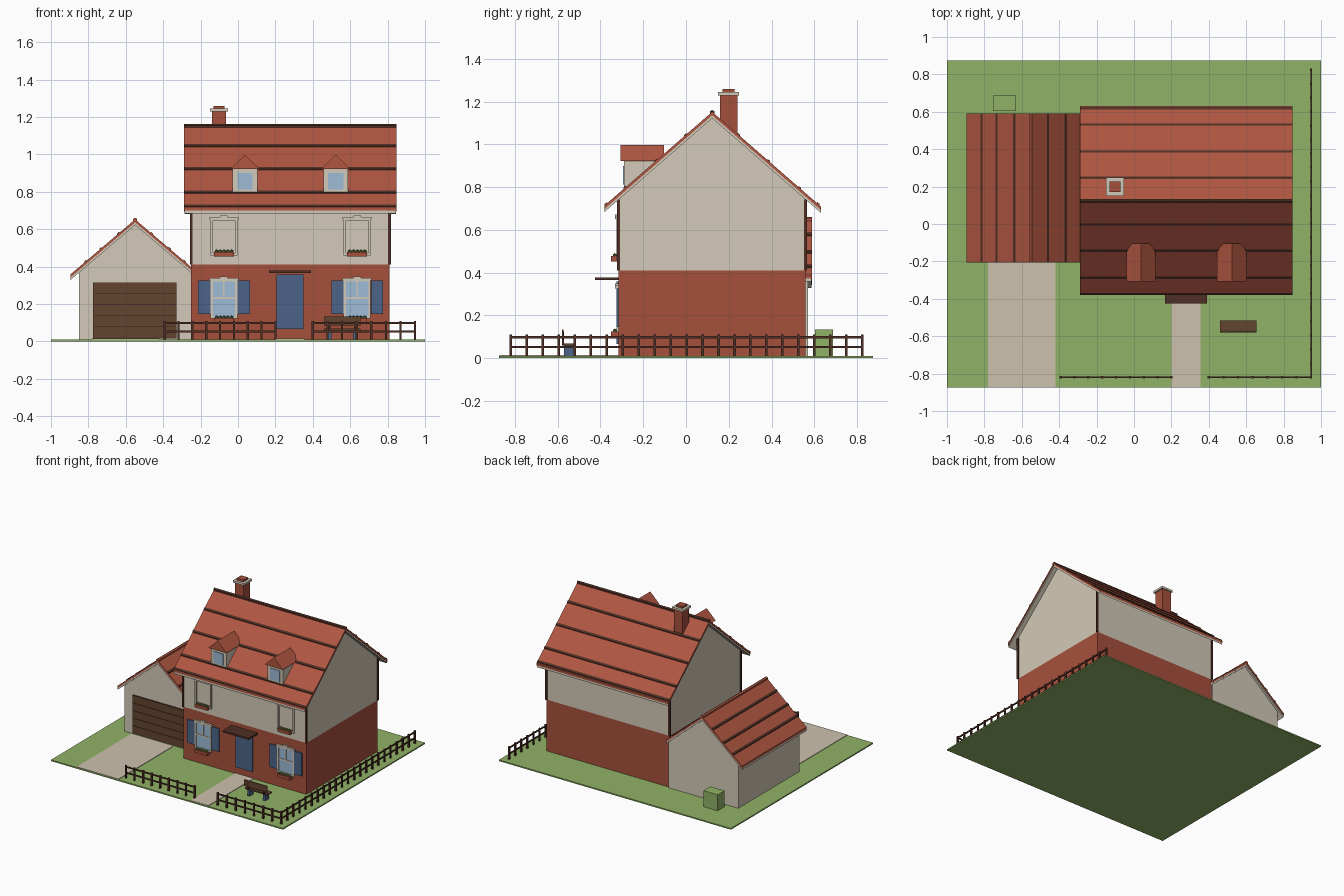
import bpy, bmesh, math

if "Cube" in bpy.data.objects:
    bpy.data.objects.remove(bpy.data.objects["Cube"])


def material(name, r, g, b):
    m = bpy.data.materials.new(name)
    lin = [((c / 255 + 0.055) / 1.055) ** 2.4 for c in (r, g, b)]
    m.diffuse_color = (*lin, 1)
    m.use_nodes = True
    m.node_tree.nodes["Principled BSDF"].inputs["Base Color"].default_value = m.diffuse_color
    return m


GRASS = material("grass_green", 144, 178, 102)
PATH = material("paving_beige", 206, 193, 174)
BRICK = material("brick_red", 166, 80, 60)
TILE = material("roof_tile_red", 176, 86, 65)
CREAM = material("cream_render", 211, 202, 184)
GLASS = material("glass_blue", 158, 188, 215)
BLUE = material("shutter_blue", 76, 100, 136)
WOOD = material("door_brown", 100, 69, 47)
DARK = material("dark_brown", 80, 47, 36)
LEAF = material("leaf_green", 88, 122, 62)


def finish(name, bm, mat):
    bmesh.ops.recalc_face_normals(bm, faces=bm.faces)
    me = bpy.data.meshes.new(name)
    bm.to_mesh(me)
    bm.free()
    me.materials.append(mat)
    ob = bpy.data.objects.new(name, me)
    bpy.context.collection.objects.link(ob)
    return ob


def add_box(bm, x0, x1, y0, y1, z0, z1):
    vs = bmesh.ops.create_cube(bm, size=1)["verts"]
    for v in vs:
        v.co = ((x0 + x1) / 2 + v.co.x * (x1 - x0),
                (y0 + y1) / 2 + v.co.y * (y1 - y0),
                (z0 + z1) / 2 + v.co.z * (z1 - z0))


def boxes(name, mat, *dims):
    bm = bmesh.new()
    for d in dims:
        add_box(bm, *d)
    return finish(name, bm, mat)


def prism(name, mat, profiles, a0, a1, axis):
    """Extrude (horizontal, z) outlines along x or y."""
    bm = bmesh.new()
    for pts in profiles:
        ends = []
        for a in (a0, a1):
            ends.append([bm.verts.new((a, h, z) if axis == "x" else (h, a, z)) for h, z in pts])
            bm.faces.new(ends[-1])
        n = len(pts)
        for i in range(n):
            j = (i + 1) % n
            bm.faces.new((ends[0][i], ends[0][j], ends[1][j], ends[1][i]))
    return finish(name, bm, mat)


def gable_roof(name, c, ridge, slope, left, right, a0, a1, axis, rows):
    """Tile layer over a cream soffit layer, with raised dark course lines and a ridge cap."""
    def z(o, h):
        return ridge - slope * abs(o) + h

    def layer(top, bottom):
        os = (-left, 0, right)
        return [[(c + o, z(o, top)) for o in os] + [(c + o, z(o, bottom)) for o in reversed(os)]]

    prism(name + "_tiles", TILE, layer(0, -0.016), a0, a1, axis)
    prism(name + "_soffit", CREAM, layer(-0.016, -0.03), a0 + 0.004, a1 - 0.004, axis)
    strips = []
    for s in (-1, 1):
        for r in rows:
            if r < (left if s < 0 else right):
                p, q = s * (r - 0.006), s * (r + 0.006)
                strips.append([(c + p, z(p, -0.004)), (c + q, z(q, -0.004)),
                               (c + q, z(q, 0.006)), (c + p, z(p, 0.006))])
    prism(name + "_course_lines", DARK, strips, a0, a1, axis)
    cap = [(c - 0.011, z(0.011, -0.003)), (c - 0.011, z(0.011, 0.012)), (c, ridge + 0.009),
           (c + 0.011, z(0.011, 0.012)), (c + 0.011, z(0.011, -0.003))]
    prism(name + "_ridge_cap", DARK if axis == "x" else TILE, [cap], a0, a1, axis)


# Plot and paving
boxes("lawn", GRASS, (-1, 1, -0.875, 0.875, 0, 0.01))
boxes("driveway", PATH, (-0.78, -0.42, -0.873, -0.2, 0.005, 0.014))
boxes("garden_path", PATH, (0.2, 0.355, -0.873, -0.315, 0.005, 0.014))

# Main house: brick ground floor, rendered upper floor with gables
X0, X1, Y0, Y1, YC = -0.25, 0.81, -0.315, 0.56, 0.1225
RIDGE, SLOPE = 1.152, 0.87
boxes("brick_ground_floor", BRICK, (X0, X1, Y0, Y1, 0.01, 0.41))
eave = RIDGE - 0.03 - SLOPE * (Y1 - YC)
prism("rendered_upper_floor", CREAM,
      [[(Y0, 0.41), (Y1, 0.41), (Y1, eave), (YC, RIDGE - 0.03), (Y0, eave)]], X0, X1, "x")
gable_roof("house_roof", YC, RIDGE, SLOPE, 0.503, 0.508, -0.29, 0.848, "x",
           (0.125, 0.265, 0.41, 0.497))
boxes("corner_posts", DARK,
      *[(x - 0.007, x + 0.007, y - 0.007, y + 0.007, 0.41, eave) for x in (X0, X1) for y in (Y0, Y1)])

# Chimney
boxes("chimney_stack", BRICK, (-0.14, -0.065, 0.16, 0.24, 0.95, 1.23))
boxes("chimney_cap", CREAM, (-0.15, -0.053, 0.15, 0.248, 1.228, 1.244))
boxes("chimney_pot", BRICK, (-0.13, -0.073, 0.17, 0.228, 1.24, 1.258))

# Garage
GC = -0.55
gw = 0.652 - 0.03 - 0.85 * 0.3
prism("garage_walls", CREAM,
      [[(-0.85, 0.01), (-0.25, 0.01), (-0.25, gw), (GC, 0.622), (-0.85, gw)]], -0.185, 0.57, "y")
gable_roof("garage_roof", GC, 0.652, 0.85, 0.345, 0.31, -0.207, 0.59, "y", (0.09, 0.185, 0.265))
door_rows = [0.02 + i * 0.059 for i in range(5)]
boxes("garage_door_panels", WOOD,
      *[(-0.775, -0.33, -0.195, -0.18, z + 0.002, z + 0.057) for z in door_rows])
boxes("garage_door_backing", DARK, (-0.775, -0.33, -0.191, -0.18, 0.016, 0.315))

# Dormers
for i, x in enumerate((0.037, 0.523)):
    n = f"dormer_{i + 1}"
    boxes(n + "_body", CREAM, (x - 0.066, x + 0.066, -0.29, -0.11, 0.77, 0.926))
    prism(n + "_roof", TILE, [[(x - 0.078, 0.922), (x + 0.078, 0.922), (x, 0.998)]],
          -0.307, -0.103, "y")
    boxes(n + "_glass", GLASS, (x - 0.041, x + 0.041, -0.295, -0.285, 0.812, 0.9))

# Front door and canopy
boxes("front_door", BLUE, (0.205, 0.35, -0.324, -0.31, 0.065, 0.358))
boxes("door_canopy", DARK, (0.165, 0.39, -0.425, -0.31, 0.365, 0.378))


def window_frame(name, x, z0, z1):
    w, f, yb = 0.072, -0.326, -0.31
    boxes(name + "_frame", CREAM,
          (x - w, x - w + 0.012, f, yb, z0, z1), (x + w - 0.012, x + w, f, yb, z0, z1),
          (x - w, x + w, f, yb, z1 - 0.012, z1), (x - w, x + w, f, yb, z0, z0 + 0.012),
          (x - 0.078, x + 0.078, -0.331, yb, z1 - 0.006, z1 + 0.008),
          (x - 0.02, x + 0.02, -0.331, yb, z1 + 0.006, z1 + 0.016))


def flower_box(name, x, z):
    boxes(name + "_trough", BRICK, (x - 0.053, x + 0.053, -0.35, -0.31, z, z + 0.024))
    bm = bmesh.new()
    for k in range(5):
        cx = x - 0.04 + 0.02 * k
        vs = bmesh.ops.create_icosphere(bm, subdivisions=1, radius=0.011)["verts"]
        for v in vs:
            v.co.x += cx
            v.co.y -= 0.333
            v.co.z += z + 0.027
    finish(name + "_plants", bm, LEAF)


# Windows, shutters and flower boxes
for i, x in enumerate((-0.075, 0.637)):
    low, up = f"lower_window_{i + 1}", f"upper_window_{i + 1}"
    window_frame(low, x, 0.122, 0.332)
    boxes(low + "_glass", GLASS, (x - 0.065, x + 0.065, -0.32, -0.31, 0.13, 0.325))
    boxes(low + "_bars", CREAM, (x - 0.004, x + 0.004, -0.324, -0.31, 0.23, 0.33),
          (x - 0.065, x + 0.065, -0.324, -0.31, 0.226, 0.236))
    for s, side in ((-1, "left"), (1, "right")):
        a, b = sorted((x + s * 0.073, x + s * 0.138))
        boxes(f"{side}_shutter_{i + 1}", BLUE, (a, b, -0.325, -0.31, 0.145, 0.325))
    flower_box(f"lower_flower_box_{i + 1}", x, 0.1)
    window_frame(up, x, 0.46, 0.657)
    flower_box(f"upper_flower_box_{i + 1}", x, 0.453)


# Fence: posts with two rails
def fence(name, start, end, count, fixed, along):
    bm = bmesh.new()

    def piece(a0, a1, half, z0, z1):
        if along == "x":
            add_box(bm, a0, a1, fixed - half, fixed + half, z0, z1)
        else:
            add_box(bm, fixed - half, fixed + half, a0, a1, z0, z1)

    for k in range(count + 1):
        a = start + (end - start) * k / count
        piece(a - 0.006, a + 0.006, 0.006, 0.008, 0.11)
    for z in (0.052, 0.098):
        piece(start, end, 0.004, z - 0.005, z + 0.005)
    finish(name, bm, DARK)


fence("front_fence_left", -0.392, 0.2, 8, -0.82, "x")
fence("front_fence_right", 0.4, 0.947, 7, -0.82, "x")
fence("side_fence", -0.82, 0.825, 22, 0.947, "y")

# Bench
boxes("bench_seat", WOOD, (0.46, 0.655, -0.572, -0.517, 0.058, 0.068))
boxes("bench_back", WOOD, (0.46, 0.655, -0.58, -0.572, 0.085, 0.133))
boxes("bench_back_supports", DARK,
      *[(x, x + 0.012, -0.58, -0.57, 0.06, 0.125) for x in (0.485, 0.62)])
boxes("bench_legs", BLUE, *[(x, x + 0.02, -0.57, -0.525, 0.008, 0.06) for x in (0.48, 0.615)])

# Clipped hedge behind the garage
boxes("hedge_block", GRASS, (-0.755, -0.632, 0.603, 0.688, 0.008, 0.135))
